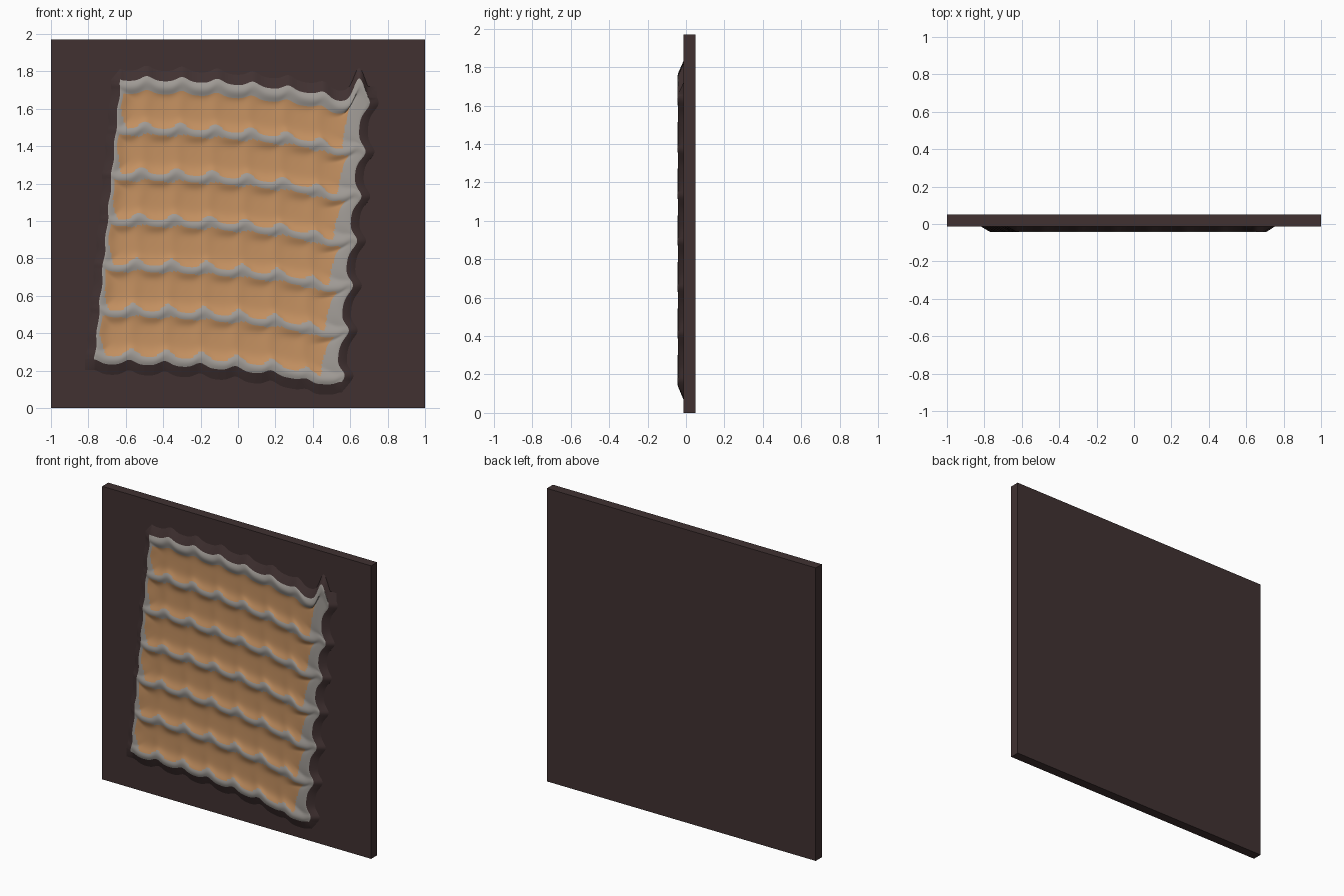
import bpy, bmesh
from math import sin, cos, pi, exp

cube = bpy.data.objects.get("Cube")
if cube:
    bpy.data.objects.remove(cube, do_unlink=True)


def material(name, rgb):
    m = bpy.data.materials.new(name)
    m.use_nodes = True
    m.diffuse_color = (*rgb, 1)
    m.node_tree.nodes["Principled BSDF"].inputs["Base Color"].default_value = (*rgb, 1)
    return m


brown = material("dark brown", (0.052, 0.031, 0.031))
grey = material("warm grey", (0.36, 0.335, 0.31))
tan = material("tan", (0.56, 0.285, 0.12))


def make_object(name, bm, materials):
    mesh = bpy.data.meshes.new(name)
    bmesh.ops.recalc_face_normals(bm, faces=bm.faces[:])
    bm.to_mesh(mesh)
    bm.free()
    ob = bpy.data.objects.new(name, mesh)
    bpy.context.collection.objects.link(ob)
    for m in materials:
        mesh.materials.append(m)
    bpy.ops.object.select_all(action='DESELECT')
    bpy.context.view_layer.objects.active = ob
    ob.select_set(True)
    bpy.ops.object.shade_smooth_by_angle(angle=0.7)
    return ob


# Backing board, rounded along its front edges
HEIGHT, FRONT, BACK = 1.97, -0.014, 0.05
bm = bmesh.new()
bmesh.ops.create_cube(bm, size=1)
for v in bm.verts:
    v.co.x *= 2
    v.co.y = BACK if v.co.y > 0 else FRONT
    v.co.z = (v.co.z + 0.5) * HEIGHT
rim = [e for e in bm.edges if all(v.co.y == FRONT for v in e.verts)]
bmesh.ops.bevel(bm, geom=rim, offset=0.02, segments=3, profile=0.5, affect='EDGES')
make_object("backing_board", bm, [brown])

# Ridged panel: six tan hollows between seven scalloped grey ridges
ROWS, COLS, STEPS = 6, 150, 168
PITCH, LOW, MARGIN = 0.243, 0.275, 0.12


def bump(x, centre, width):
    return exp(-((x - centre) / width) ** 2)


def wave(u, row):
    # Skewed ripple along each ridge
    a = 2 * pi * 7 * u + 0.25 * row
    return cos(a + 0.5 * sin(a))


def smooth(x):
    x = min(max(x, 0), 1)
    return x * x * (3 - 2 * x)


def right_tab(t):
    # Pointed lobes where the ridges reach the right edge
    return 0.5 + 0.5 * cos(2 * pi * t + 0.5 * sin(2 * pi * t))


def point(u, t):
    s = t / ROWS
    left = -0.765 + 0.135 * s + 0.004 * sin(9 * t)
    right = 0.525 + 0.135 * s + 0.045 * right_tab(t)
    x = left + (right - left) * u
    near = 0.5 + 0.5 * cos(2 * pi * t)
    z = LOW + PITCH * t - 0.12 * u ** 2.2 + 0.015 * near * wave(u, t)
    z += 0.10 * bump(u, 0.965, 0.03) * smooth(t - ROWS + 0.8)
    z -= 0.02 * bump(u, 0.87, 0.05) * near
    # Ridges stand proud, the hollows are dished and gently fluted
    ridge = exp(-(((t + 0.5) % 1 - 0.5) / 0.17) ** 2)
    ends = max(bump(u, 0, 0.035), bump(u, 1, 0.06))
    proud = max(ridge, 0.8 * ends)
    y = -0.028 - 0.016 * proud - 0.0025 * (1 - proud) * wave(u, t)
    return x, y, z


def is_grey(u, t):
    row = t % 1
    width = 0.10 + 0.03 * wave(u, t)
    if t < width or t > ROWS - 0.17 or row < width:
        return True
    if row > 0.88 - 0.05 * wave(u, t + 2):
        return True
    # Hollow ends round off toward the bottom
    corner = max(0, 1 - row / 0.6) ** 2
    return u < 0.014 + 0.035 * corner or u > 0.945 - 0.05 * corner


bm = bmesh.new()
grid, params = [], []
for j in range(-1, STEPS + 2):
    line = []
    for i in range(-1, COLS + 2):
        u = min(max(i, 0), COLS) / COLS
        t = -MARGIN + (ROWS + 2 * MARGIN) * min(max(j, 0), STEPS) / STEPS
        x, y, z = point(u, t)
        # Outermost ring is a brown skirt sloping down into the board
        dx = (i > COLS) - (i < 0)
        dz = (j > STEPS) - (j < 0)
        if dx or dz:
            x, y, z = x + 0.05 * dx, FRONT + 0.002, z + 0.06 * dz
        line.append(bm.verts.new((x, y, z)))
    grid.append(line)

for j in range(STEPS + 2):
    for i in range(COLS + 2):
        f = bm.faces.new((grid[j][i], grid[j][i + 1], grid[j + 1][i + 1], grid[j + 1][i]))
        if i in (0, COLS + 1) or j in (0, STEPS + 1):
            f.material_index = 0
        else:
            u = (i - 0.5) / COLS
            t = -MARGIN + (ROWS + 2 * MARGIN) * (j - 0.5) / STEPS
            f.material_index = 1 if is_grey(u, t) else 2
panel = make_object("ridged_panel", bm, [brown, grey, tan])
# Open sheet must face the front
if sum(p.normal.y for p in panel.data.polygons) > 0:
    panel.data.flip_normals()
